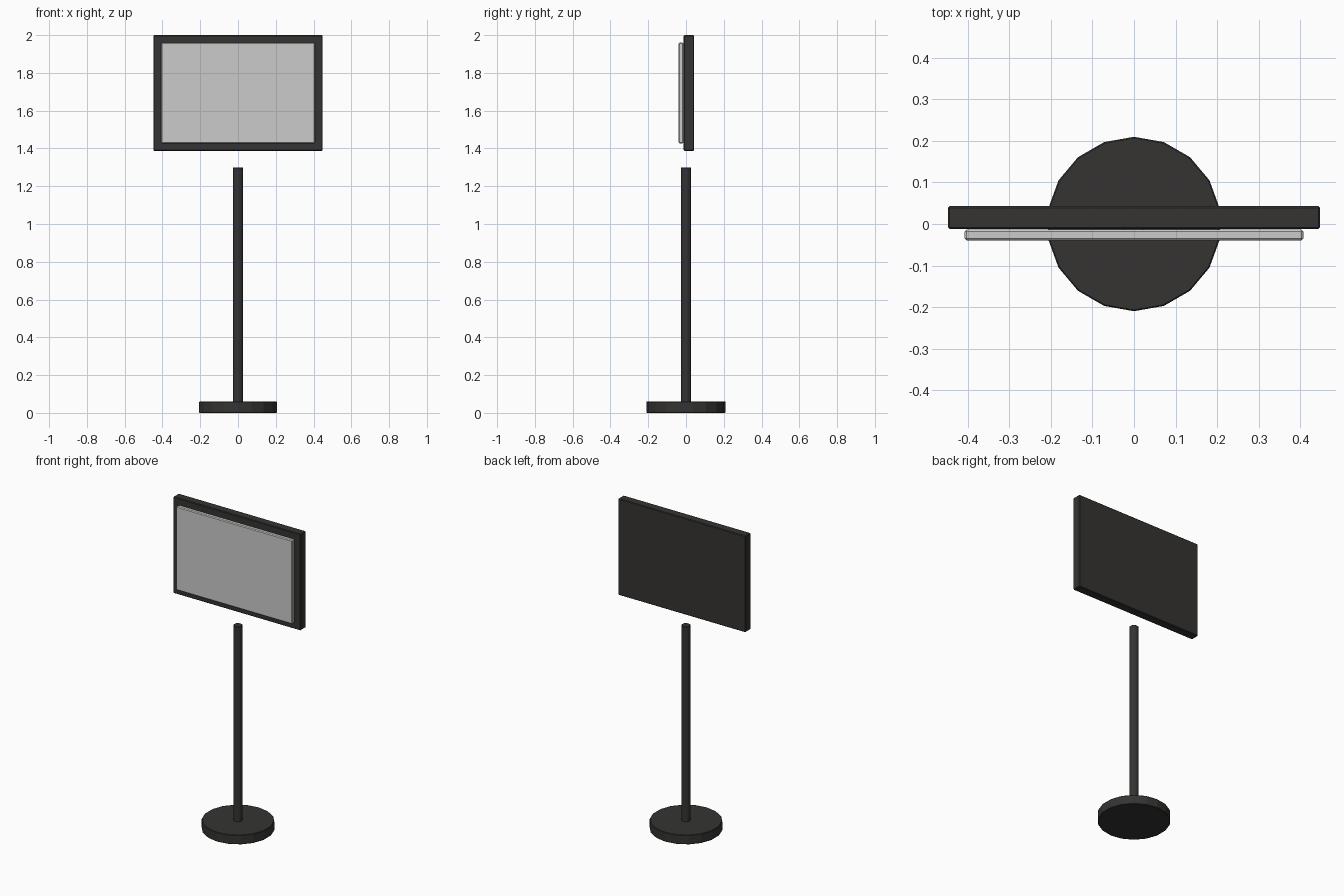
import bpy, math

if "Cube" in bpy.data.objects:
    bpy.data.objects.remove(bpy.data.objects["Cube"])

dark = bpy.data.materials.new("dark_metal")
dark.diffuse_color = (0.035, 0.034, 0.032, 1)
dark.use_nodes = True
dark.node_tree.nodes["Principled BSDF"].inputs["Base Color"].default_value = dark.diffuse_color


def finish(obj, name, bevel, mat=None):
    obj.name = name
    mod = obj.modifiers.new("edge_bevel", 'BEVEL')
    mod.width = bevel
    mod.segments = 1
    mod.limit_method = 'ANGLE'
    mod.angle_limit = math.radians(40)
    if mat:
        obj.data.materials.append(mat)
    return obj


def box(name, x, y, z, bevel, mat=None):
    bpy.ops.mesh.primitive_cube_add(
        size=1, location=[(a + b) / 2 for a, b in (x, y, z)])
    obj = bpy.context.object
    obj.scale = [b - a for a, b in (x, y, z)]
    bpy.ops.object.transform_apply(location=False, rotation=False, scale=True)
    return finish(obj, name, bevel, mat)


def post(name, radius, z0, z1, sides, bevel, mat):
    bpy.ops.mesh.primitive_cylinder_add(
        vertices=sides, radius=radius, depth=z1 - z0,
        location=(0, 0, (z0 + z1) / 2))
    return finish(bpy.context.object, name, bevel, mat)


# Round foot and pole
post("base", 0.21, 0, 0.06, 18, 0.003, dark)
post("pole", 0.027, 0.05, 1.30, 18, 0.003, dark)

# Floating sign: dark backing board with a grey panel on its front
box("sign_board", (-0.448, 0.448), (-0.012, 0.043), (1.387, 2.0), 0.004, dark)
box("sign_panel", (-0.408, 0.408), (-0.04, -0.013), (1.427, 1.96), 0.005)
